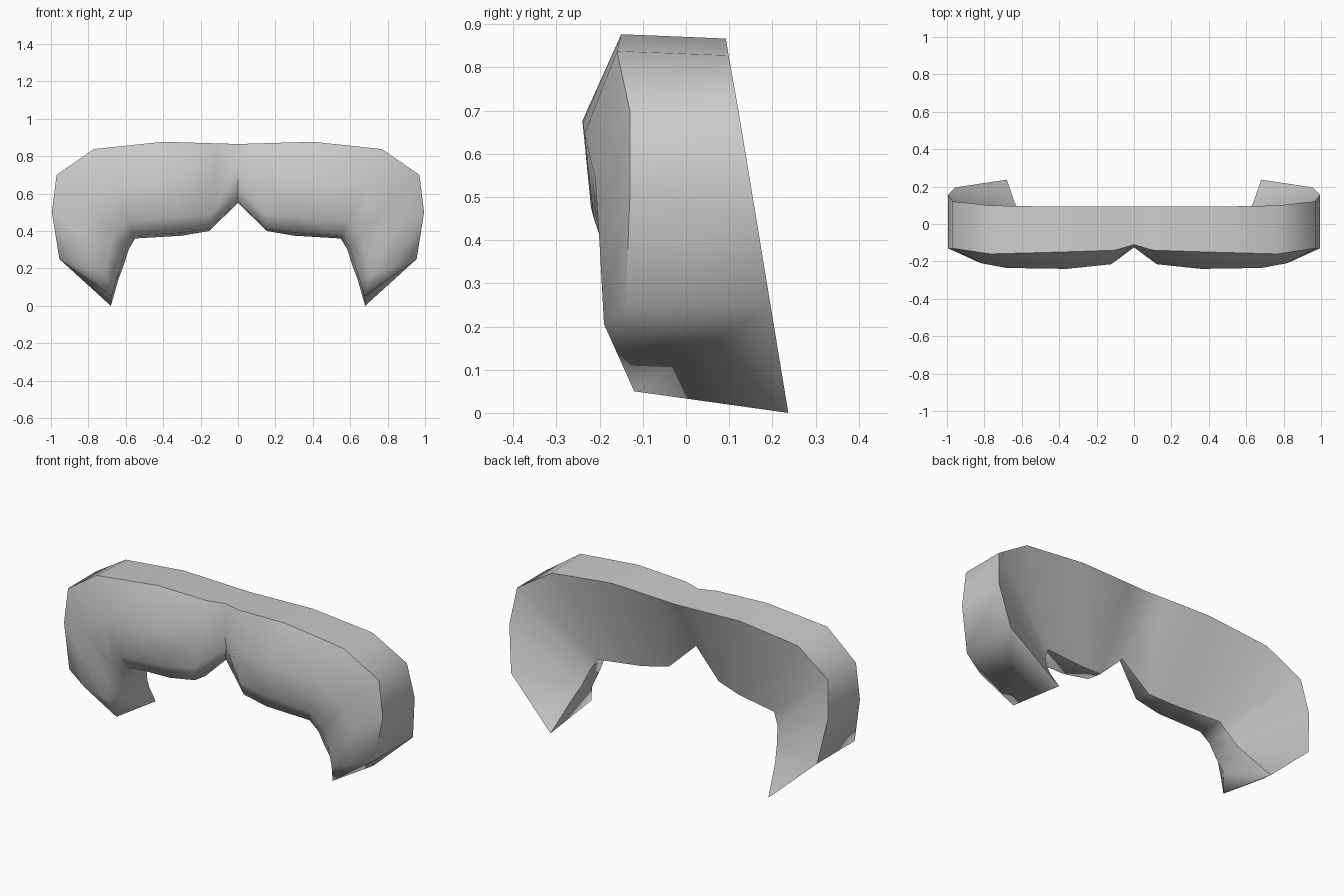
import bpy
import bmesh
from mathutils import Vector

default_cube = bpy.data.objects.get("Cube")
if default_cube:
    bpy.data.objects.remove(default_cube, do_unlink=True)


def make_material(name, color):
    material = bpy.data.materials.new(name)
    material.use_nodes = True
    material.diffuse_color = color
    shader = material.node_tree.nodes["Principled BSDF"]
    shader.inputs["Base Color"].default_value = color
    return material


def back_depth(height):
    """The upper rear rim leans backwards as it drops."""
    return 0.237 - 0.165 * height


def cross_section(outer, inner, shoulder, bulge, inner_back):
    """Closed ring: rear outer rim, front shoulder, rounded front, rear inner rim."""
    outer, inner = Vector(outer), Vector(inner)

    def point(blend, depth):
        x, z = outer.lerp(inner, blend)
        return Vector((x, depth, z))

    rear_outer = point(0, back_depth(outer.y))
    rear_outer.z -= 0.01 if outer.y > 0.8 else 0
    return [
        rear_outer,
        point(0, shoulder),
        point(0.4, bulge),
        point(0.8, bulge + 0.02),
        point(0.97, (bulge * 2 + inner_back) / 3),
        point(1, inner_back),
    ]


# Stations from the centre to the drooping tip:
# outer outline, inner outline, shoulder depth, bulge depth, inner rear depth
stations = [
    ((0, 0.865), (0, 0.55), -0.11, -0.125, -0.09),
    ((0.1, 0.868), (0.155, 0.4), -0.14, -0.215, -0.07),
    ((0.4, 0.877), (0.3, 0.375), -0.15, -0.24, -0.04),
    ((0.77, 0.838), (0.55, 0.36), -0.16, -0.235, 0),
    ((0.97, 0.7), (0.585, 0.3), -0.13, -0.21, 0.02),
    ((0.995, 0.5), (0.61, 0.22), -0.13, -0.2, 0.06),
    ((0.955, 0.25), (0.64, 0.14), -0.14, -0.19, 0.12),
    ((0.68, 0), (0.68, 0), -0.12, -0.12, 0.237),
]

# Loft one half of the moustache, rear cap included
bm = bmesh.new()
rings = []
for station in stations:
    rings.append([bm.verts.new(p) for p in cross_section(*station)])
for vert in rings[-1][1:-1]:
    vert.co = Vector((0.675, -0.12, 0.05))
for ring, following in zip(rings, rings[1:]):
    count = len(ring)
    for i in range(count):
        j = (i + 1) % count
        bm.faces.new((ring[i], ring[j], following[j], following[i]))
bmesh.ops.remove_doubles(bm, verts=bm.verts, dist=0.001)

mesh = bpy.data.meshes.new("moustache")
bm.to_mesh(mesh)
bm.free()
moustache = bpy.data.objects.new("moustache", mesh)
bpy.context.collection.objects.link(moustache)
mesh.materials.append(make_material("plain_grey", (0.6, 0.6, 0.6, 1)))

# Mirror into the other half
mirror = moustache.modifiers.new("mirror", "MIRROR")
mirror.use_clip = True

# Smooth front with a crisp rear rim
bpy.context.view_layer.objects.active = moustache
moustache.select_set(True)
bpy.ops.object.modifier_apply(modifier=mirror.name)
bpy.ops.object.shade_smooth_by_angle(angle=1.1)
